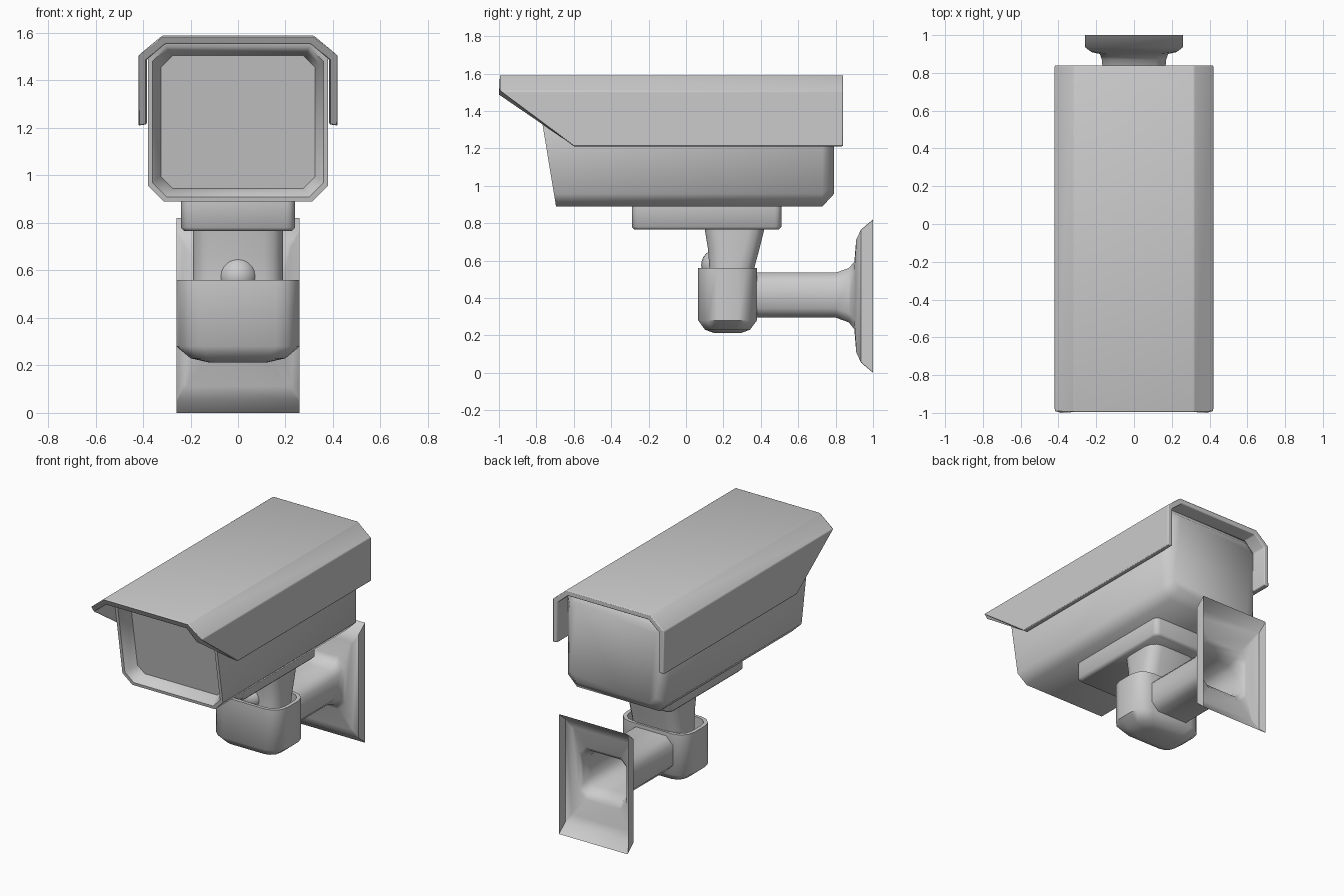
import bpy, bmesh, math

if "Cube" in bpy.data.objects:
    bpy.data.objects.remove(bpy.data.objects["Cube"])


def outline(cu, cv, hu, hv, c, seg=1):
    """Rectangle with cut (seg=1) or rounded (seg>1) corners."""
    pts = []
    for k, (su, sv) in enumerate([(1, 1), (-1, 1), (-1, -1), (1, -1)]):
        for i in range(seg + 1):
            a = math.pi / 2 * (k + i / seg)
            pts.append((cu + su * (hu - c) + c * math.cos(a),
                        cv + sv * (hv - c) + c * math.sin(a)))
    return pts


def finish(name, bm, angle=50, bevel=0):
    bmesh.ops.recalc_face_normals(bm, faces=bm.faces)
    me = bpy.data.meshes.new(name)
    bm.to_mesh(me)
    bm.free()
    ob = bpy.data.objects.new(name, me)
    bpy.context.collection.objects.link(ob)
    if bevel:
        m = ob.modifiers.new("soft_edges", 'BEVEL')
        m.width, m.segments, m.limit_method = bevel, 2, 'ANGLE'
        m.angle_limit = math.radians(30)
    bpy.ops.object.select_all(action='DESELECT')
    bpy.context.view_layer.objects.active = ob
    ob.select_set(True)
    bpy.ops.object.shade_smooth_by_angle(angle=math.radians(angle))
    return ob


def loft(name, rings, start=True, end=True, closed=True, **kw):
    """Skin a list of 3D rings, optionally capping both ends."""
    bm = bmesh.new()
    rows = [[bm.verts.new(p) for p in r] for r in rings]
    n = len(rows[0])
    for a, b in zip(rows, rows[1:]):
        for i in range(n if closed else n - 1):
            j = (i + 1) % n
            bm.faces.new((a[i], a[j], b[j], b[i]))
    if start:
        bm.faces.new(rows[0])
    if end:
        bm.faces.new(rows[-1])
    return finish(name, bm, **kw)


def z_ring(z, cy, hx, hy, c, seg=3):
    return [(u, v, z) for u, v in outline(0, cy, hx, hy, c, seg)]


def y_ring(y, cz, hx, hz, c, seg=1):
    return [(u, y, v) for u, v in outline(0, cz, hx, hz, c, seg)]


# sun hood: folded sheet with slanted front sides
fold = [(-0.408, 1.215, -0.60), (-0.408, 1.50, -0.995), (-0.315, 1.578, -0.995),
        (0.315, 1.578, -0.995), (0.408, 1.50, -0.995), (0.408, 1.215, -0.60)]
t = 0.024
inner = [(x * 0.384 / 0.408 if abs(x) > 0.4 else x * 0.97,
          z - (0 if z < 1.3 else 0.012 if z < 1.55 else t), y) for x, z, y in fold]
off = 0.012
outer = [(x + math.copysign(off, x) if abs(x) > 0.4 else x * 1.01,
          z + (off if z > 1.55 else -0.005 if z < 1.3 else 0.005), y) for x, z, y in fold]
section = outer + inner[::-1]
loft("sun_hood", [[(x, y, z) for x, z, y in section],
                  [(x, 0.84, z) for x, z, y in section]], bevel=0.006)


# camera housing: sloping front with recessed window, chamfered back
def front_ring(hx, hz, c, depth):
    pts = outline(0, 1.225, hx, hz, c)
    return [(x, -0.695 - 0.165 * (z - 0.89) + depth, z) for x, z in pts]


loft("camera_housing", [
    front_ring(0.325, 0.28, 0.05, 0.09),
    front_ring(0.345, 0.295, 0.055, 0.03),
    front_ring(0.36, 0.315, 0.06, 0.0),
    front_ring(0.38, 0.335, 0.067, 0.0),
    y_ring(0.73, 1.225, 0.38, 0.335, 0.067),
    y_ring(0.79, 1.225, 0.325, 0.27, 0.05)])

# mounting block under the housing
loft("mounting_block", [
    z_ring(0.765, 0.11, 0.225, 0.385, 0.03),
    z_ring(0.78, 0.11, 0.24, 0.40, 0.035),
    z_ring(0.90, 0.11, 0.24, 0.40, 0.035)])

# neck between block and socket
loft("neck", [
    z_ring(0.42, 0.23, 0.19, 0.105, 0.07),
    z_ring(0.56, 0.245, 0.19, 0.12, 0.08),
    z_ring(0.66, 0.255, 0.19, 0.137, 0.08),
    z_ring(0.78, 0.26, 0.19, 0.162, 0.08)])

# locking knob at the front of the neck
bm = bmesh.new()
bmesh.ops.create_uvsphere(bm, u_segments=20, v_segments=12, radius=0.084)
bmesh.ops.translate(bm, verts=bm.verts, vec=(0, 0.165, 0.576))
finish("locking_knob", bm)

# open socket cup
loft("socket_cup", [
    z_ring(0.212, 0.222, 0.12, 0.07, 0.05),
    z_ring(0.23, 0.222, 0.20, 0.12, 0.075),
    z_ring(0.28, 0.222, 0.26, 0.157, 0.10),
    z_ring(0.56, 0.222, 0.26, 0.157, 0.10),
    z_ring(0.56, 0.222, 0.235, 0.135, 0.085),
    z_ring(0.44, 0.222, 0.235, 0.135, 0.085)])

# hollow arm flaring into the wall plate, open at the back
loft("wall_arm", [
    y_ring(0.34, 0.415, 0.165, 0.12, 0.05),
    y_ring(0.80, 0.415, 0.165, 0.12, 0.05),
    y_ring(0.87, 0.415, 0.17, 0.145, 0.05),
    y_ring(0.90, 0.413, 0.18, 0.18, 0.05),
    y_ring(0.91, 0.411, 0.225, 0.30, 0.012),
    y_ring(0.935, 0.41, 0.258, 0.355, 0.003),
    y_ring(1.0, 0.41, 0.26, 0.41, 0.002)], end=False)
